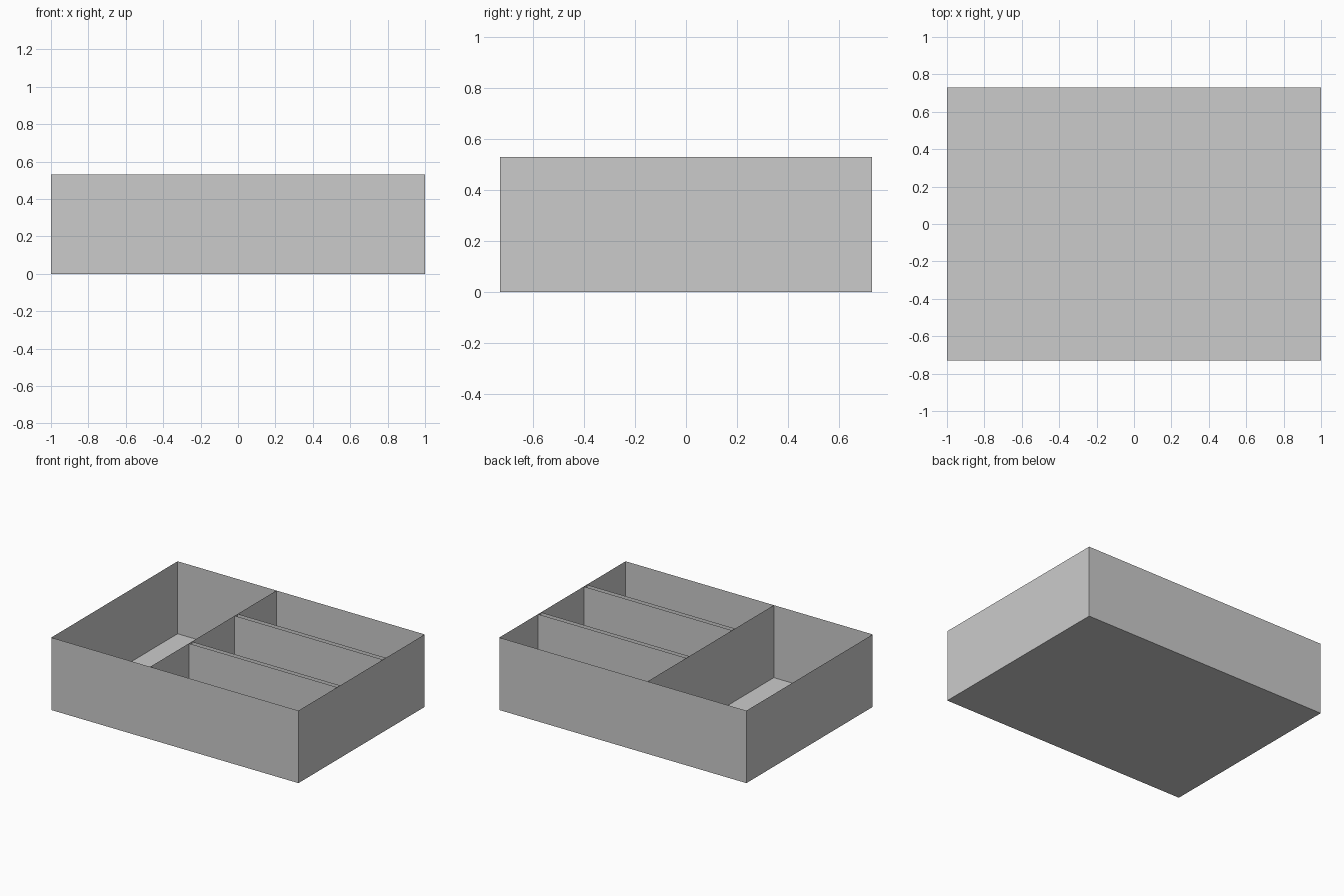
import bpy

if "Cube" in bpy.data.objects:
    bpy.data.objects.remove(bpy.data.objects["Cube"])

W, D, H = 1.0, 0.73, 0.53      # half width, half depth, height
DIV_X = -0.2                   # long divider position

grey = bpy.data.materials.new("plain grey")
grey.diffuse_color = (0.6, 0.6, 0.6, 1)
grey.use_nodes = True
grey.node_tree.nodes["Principled BSDF"].inputs["Base Color"].default_value = grey.diffuse_color


def sheet_object(name, quads):
    """Object made of separate quads sharing corners where they meet."""
    verts, faces = [], []
    for quad in quads:
        face = []
        for co in quad:
            if co not in verts:
                verts.append(co)
            face.append(verts.index(co))
        faces.append(face)
    mesh = bpy.data.meshes.new(name)
    mesh.from_pydata(verts, [], faces)
    mesh.materials.append(grey)
    obj = bpy.data.objects.new(name, mesh)
    bpy.context.collection.objects.link(obj)
    return obj


def wall(x0, y0, x1, y1):
    """Upright panel from the floor to the rim."""
    return [(x0, y0, 0), (x1, y1, 0), (x1, y1, H), (x0, y0, H)]


# Open tray: floor and four thin outer walls
floor = [(-W, -D, 0), (-W, D, 0), (W, D, 0), (W, -D, 0)]
sheet_object("tray", [floor,
                      wall(-W, -D, W, -D), wall(W, -D, W, D),
                      wall(W, D, -W, D), wall(-W, D, -W, -D)])

# Long divider running front to back
sheet_object("long_divider", [wall(DIV_X, -D, DIV_X, D)])

# Two cross dividers, each a pair of panels open at the top
for side, name in ((-1, "front_cross_divider"), (1, "back_cross_divider")):
    sheet_object(name, [wall(DIV_X, side * y, W, side * y)
                        for y in (0.247, 0.282)])
